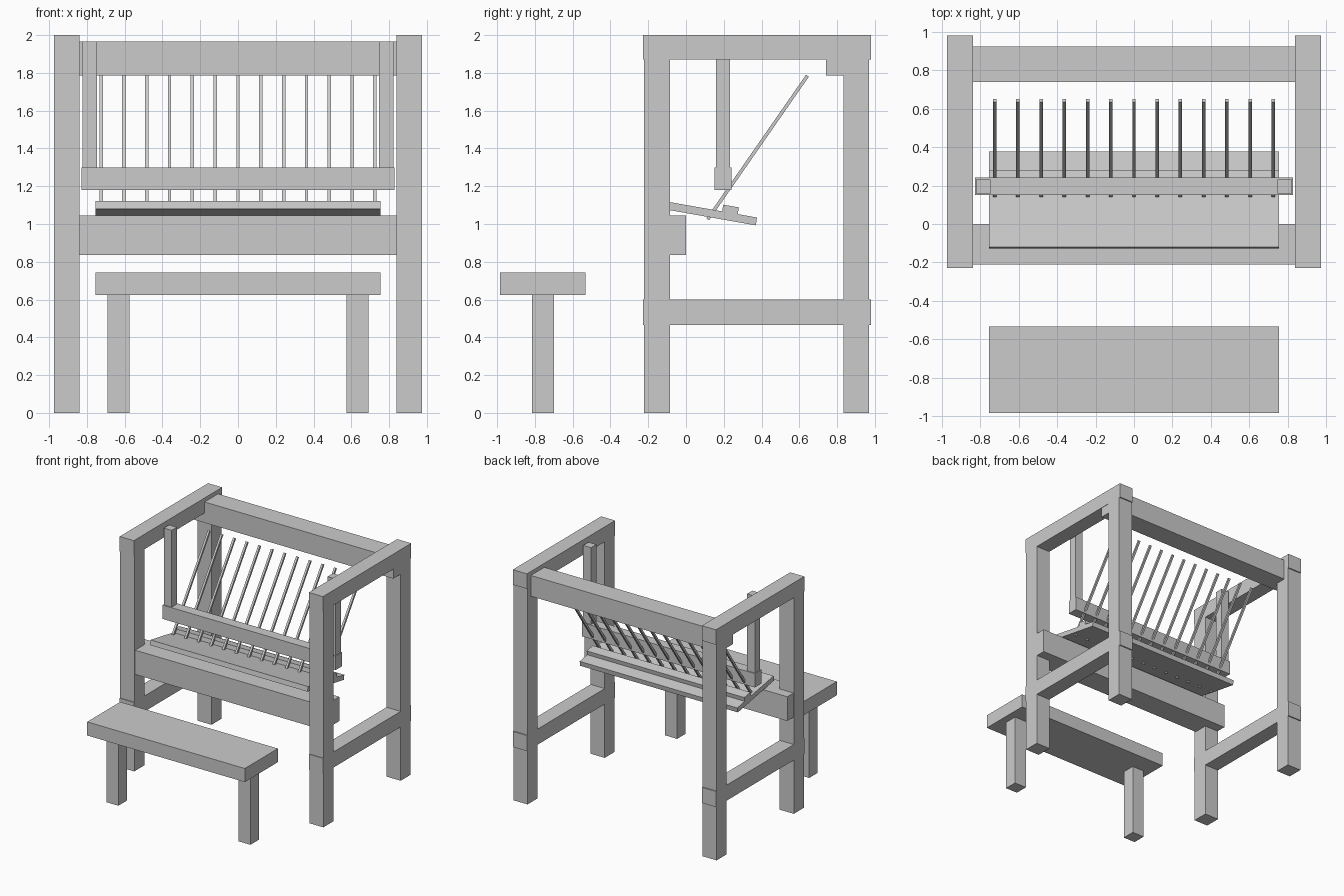
import bpy, math
from mathutils import Matrix, Vector

if "Cube" in bpy.data.objects:
    bpy.data.objects.remove(bpy.data.objects["Cube"])

wood = bpy.data.materials.new("plain_grey")
wood.diffuse_color = (0.6, 0.6, 0.6, 1)
wood.use_nodes = True
wood.node_tree.nodes["Principled BSDF"].inputs["Base Color"].default_value = wood.diffuse_color


def box(name, lo, hi, matrix=None):
    """Box between two corners, optionally placed by a matrix."""
    x0, y0, z0 = lo
    x1, y1, z1 = hi
    verts = [(x, y, z) for z in (z0, z1) for x, y in ((x0, y0), (x1, y0), (x1, y1), (x0, y1))]
    faces = [(3, 2, 1, 0), (4, 5, 6, 7)]
    faces += [(i, (i + 1) % 4, (i + 1) % 4 + 4, i + 4) for i in range(4)]
    mesh = bpy.data.meshes.new(name)
    mesh.from_pydata(verts, [], faces)
    mesh.materials.append(wood)
    obj = bpy.data.objects.new(name, mesh)
    bpy.context.collection.objects.link(obj)
    if matrix is not None:
        obj.matrix_world = matrix
    return obj


def pair(name, lo, hi):
    """Box and its mirror image across x = 0."""
    box(name + "_right", lo, hi)
    box(name + "_left", (-hi[0], lo[1], lo[2]), (-lo[0], hi[1], hi[2]))


# Side frames
XI, XO = 0.838, 0.973
pair("front_post", (XI, -0.222, 0), (XO, -0.085, 1.87))
pair("back_post", (XI, 0.835, 0), (XO, 0.97, 1.87))
pair("top_rail", (XI, -0.228, 1.87), (XO, 0.98, 2.0))
pair("lower_rail", (XI, -0.228, 0.465), (XO, 0.98, 0.6))

# Cross beams
box("breast_beam", (-0.97, -0.21, 0.835), (0.97, 0.0, 1.045))
box("back_beam", (-0.97, 0.74, 1.785), (0.97, 0.925, 1.965))

# Hanging beater
pair("beater_post", (0.747, 0.16, 1.29), (0.822, 0.232, 1.965))
box("beater_bar", (-0.828, 0.152, 1.18), (0.828, 0.242, 1.3))

# Tilted board with a raised ridge; local origin at the top front edge
tilt = Matrix.Translation(Vector((0, -0.121, 1.122))) @ Matrix.Rotation(math.radians(-10), 4, 'X')
box("tilted_board", (-0.755, 0, -0.042), (0.755, 0.505, 0), tilt)
box("board_ridge", (-0.755, 0.317, -0.01), (0.755, 0.401, 0.036), tilt)

# Row of slanted rods through the board
start, end = Vector((0, 0.115, 1.025)), Vector((0, 0.643, 1.785))
axis = end - start
lean = Matrix.Rotation(-math.atan2(axis.y, axis.z), 4, 'X')
h = 0.009
for i in range(13):
    x = -0.725 + i * 1.45 / 12
    place = Matrix.Translation(start + Vector((x, 0, 0))) @ lean
    box(f"rod_{i + 1}", (-h, -h, 0), (h, h, axis.length), place)

# Bench
box("bench_seat", (-0.755, -0.985, 0.625), (0.755, -0.533, 0.743))
pair("bench_leg", (0.575, -0.815, 0), (0.69, -0.7, 0.625))
